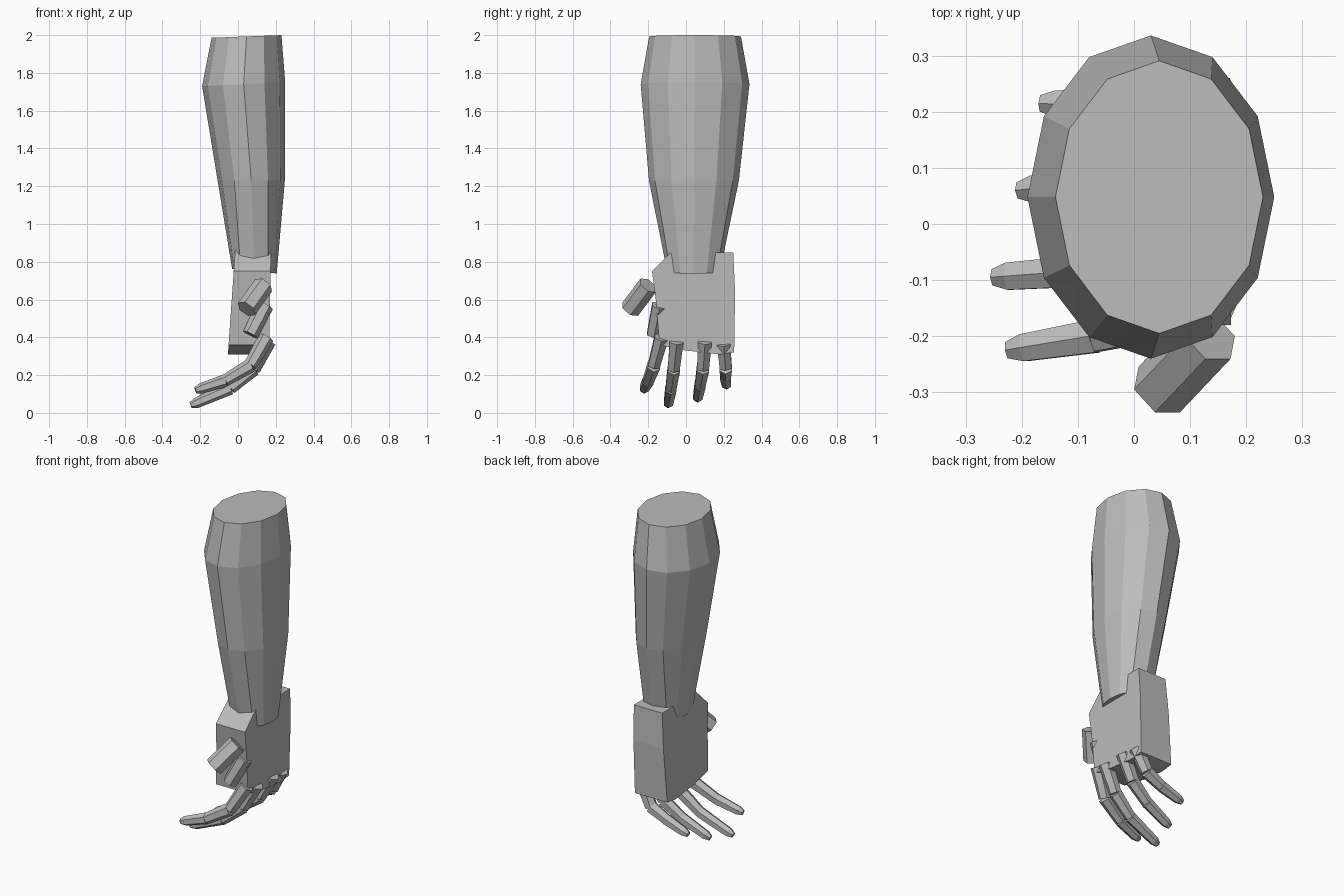
import bpy, bmesh, math
from mathutils import Vector

cube = bpy.data.objects.get("Cube")
if cube:
    bpy.data.objects.remove(cube)

grey = bpy.data.materials.new("plain_grey")
grey.use_nodes = True
grey.diffuse_color = (0.5, 0.5, 0.5, 1)
grey.node_tree.nodes["Principled BSDF"].inputs["Base Color"].default_value = (0.5, 0.5, 0.5, 1)


def loft(name, rings):
    """Skin a list of equal-length point rings and cap both ends."""
    bm = bmesh.new()
    loops = [[bm.verts.new(p) for p in ring] for ring in rings]
    n = len(loops[0])
    for a, b in zip(loops, loops[1:]):
        for i in range(n):
            j = (i + 1) % n
            bm.faces.new((a[i], a[j], b[j], b[i]))
    bm.faces.new(loops[0])
    bm.faces.new(loops[-1])
    bmesh.ops.recalc_face_normals(bm, faces=bm.faces)
    mesh = bpy.data.meshes.new(name)
    bm.to_mesh(mesh)
    bm.free()
    mesh.materials.append(grey)
    obj = bpy.data.objects.new(name, mesh)
    bpy.context.collection.objects.link(obj)
    return obj


def prism(name, start, end, r0, r1, tip=False):
    """Six-sided segment between two points, optionally with a chamfered tip."""
    a, b = Vector(start), Vector(end)
    axis = (b - a).normalized()
    u = axis.cross(Vector((0, 1, 0))).normalized()
    v = axis.cross(u)
    stops = [(a, r0), (b, r1)]
    if tip:
        stops = [(a, r0), (b - axis * 0.03, r1), (b, r1 * 0.6)]
    loft(name, [[c + r * (math.cos(k * math.pi / 3) * u + math.sin(k * math.pi / 3) * v)
                 for k in range(6)] for c, r in stops])


# Forearm: twelve-sided rings (centre x, centre y, z, radius x, radius y, tilt, squareness)
def arm_ring(cx, cy, z, rx, ry, tilt, power):
    ring = []
    for k in range(12):
        t = k * math.pi / 6
        c = math.copysign(abs(math.cos(t)) ** power, math.cos(t))
        ring.append((cx + rx * c, cy + ry * math.sin(t), z + tilt * c))
    return ring


loft("forearm", [arm_ring(*r) for r in (
    (0.087, 0.04, 0.75, 0.118, 0.14, -0.012, 0.7),
    (0.07, 0.042, 1.23, 0.178, 0.238, 0.0, 1),
    (0.03, 0.048, 1.74, 0.22, 0.288, 0.01, 1),
    (0.045, 0.048, 1.993, 0.185, 0.243, 0.007, 1))])

# Hand: side outline (y, z) extruded from palm to back, palm widening downward
outline = [(-0.18, 0.75), (-0.07, 0.86), (0.16, 0.85), (0.25, 0.85), (0.26, 0.64),
           (0.255, 0.32), (0.18, 0.31), (0.0, 0.33), (-0.14, 0.36), (-0.16, 0.6)]
loft("hand", [[(-0.015 - 0.07 * (0.86 - z), y, z) for y, z in outline],
              [(0.175 - 0.02 * (0.86 - z), y, z) for y, z in outline]])

# Thumb
prism("thumb_upper", (0.135, -0.2, 0.675), (0.045, -0.295, 0.55), 0.055, 0.055)
prism("thumb_base", (0.145, -0.14, 0.57), (0.065, -0.17, 0.415), 0.045, 0.042)

# Fingers: joint positions from knuckle to tip
fingers = {
    "index": [(0.15, -0.13, 0.4), (0.065, -0.17, 0.25), (-0.07, -0.2, 0.17), (-0.225, -0.225, 0.12)],
    "middle": [(0.16, -0.05, 0.38), (0.08, -0.065, 0.23), (-0.04, -0.08, 0.13), (-0.25, -0.095, 0.04)],
    "ring": [(0.16, 0.1, 0.38), (0.085, 0.09, 0.235), (-0.03, 0.075, 0.15), (-0.205, 0.06, 0.07)],
    "little": [(0.15, 0.2, 0.37), (0.085, 0.21, 0.24), (-0.02, 0.21, 0.19), (-0.165, 0.215, 0.14)],
}
for finger, joints in fingers.items():
    for i, (a, b) in enumerate(zip(joints, joints[1:])):
        r = 0.042 - 0.004 * i
        prism(f"{finger}_finger_{i + 1}", a, b, r, r - 0.006, tip=(i == 2))
